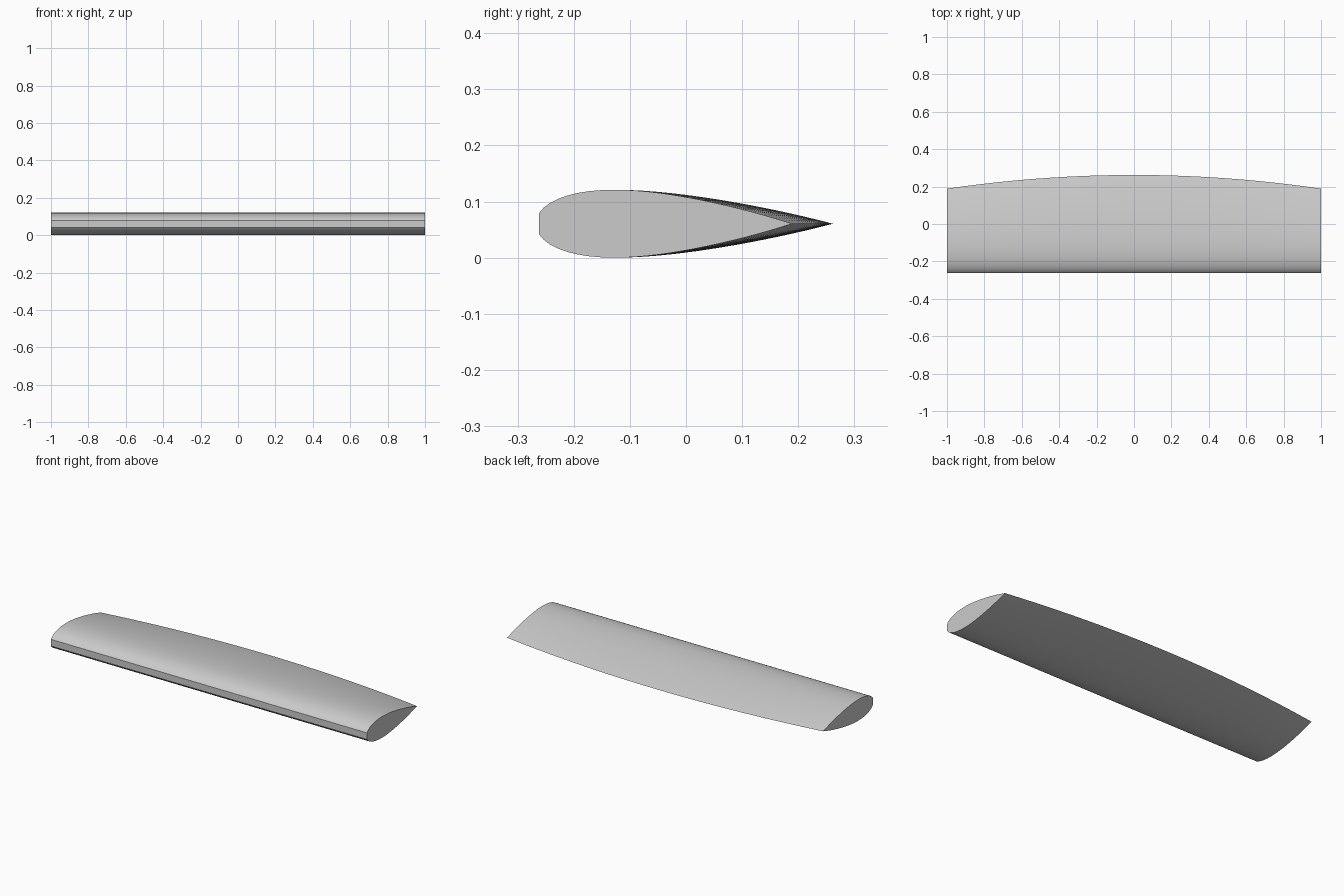
import bpy
import bmesh
import math

default = bpy.data.objects.get("Cube")
if default:
    bpy.data.objects.remove(default, do_unlink=True)

SPAN, NOSE, CREST = 1.0, -0.262, -0.127
MID, HALF = 0.0605, 0.0605
BLUNT = 0.012       # chord fraction where the flat nose strip starts
PEAK = 0.3          # chord fraction of the thickest point
SECTIONS = 48


def thickness(s):
    """Symmetric foil half-thickness, from 0 to 1, closed at the tail."""
    return 2 * (1.4845 * math.sqrt(s) - 0.63 * s - 1.758 * s**2
                + 1.4215 * s**3 - 0.518 * s**4)


def tail(x):
    """Bowed trailing edge, furthest back at mid-span."""
    return 0.262 - 0.073 * x * x


def section(x):
    """Closed outline: upper side nose to tail, then lower side back."""
    fractions = [BLUNT, 0.03, 0.055, 0.085, 0.12, 0.16, 0.2, 0.25]
    fractions += [PEAK + 0.7 * i / 16 for i in range(16)]
    upper = []
    for s in fractions:
        if s < PEAK:
            y = NOSE + (CREST - NOSE) * (s - BLUNT) / (PEAK - BLUNT)
        else:
            y = CREST + (tail(x) - CREST) * (s - PEAK) / (1 - PEAK)
        upper.append((y, HALF * min(1, thickness(s))))
    outline = [(x, y, MID + h) for y, h in upper]
    outline.append((x, tail(x), MID))
    outline += [(x, y, MID - h) for y, h in reversed(upper)]
    return outline


# Foil body, lofted across the span
bm = bmesh.new()
rings = [[bm.verts.new(p) for p in section(-SPAN + 2 * SPAN * i / SECTIONS)]
         for i in range(SECTIONS + 1)]
for a, b in zip(rings, rings[1:]):
    for i in range(len(a)):
        j = (i + 1) % len(a)
        bm.faces.new((a[i], a[j], b[j], b[i]))

# Flat end caps
bm.faces.new(rings[0])
bm.faces.new(rings[-1])
bmesh.ops.recalc_face_normals(bm, faces=bm.faces)

mesh = bpy.data.meshes.new("foil_blade")
bm.to_mesh(mesh)
bm.free()
foil = bpy.data.objects.new("foil_blade", mesh)
bpy.context.collection.objects.link(foil)

# Plain grey finish
grey = bpy.data.materials.new("light_grey")
grey.use_nodes = True
colour = (0.6, 0.6, 0.6, 1)
grey.diffuse_color = colour
grey.node_tree.nodes["Principled BSDF"].inputs["Base Color"].default_value = colour
mesh.materials.append(grey)

# Smooth skin with crisp nose strip, tail and end caps
bpy.ops.object.select_all(action="DESELECT")
foil.select_set(True)
bpy.context.view_layer.objects.active = foil
bpy.ops.object.shade_smooth_by_angle(angle=math.radians(30))
